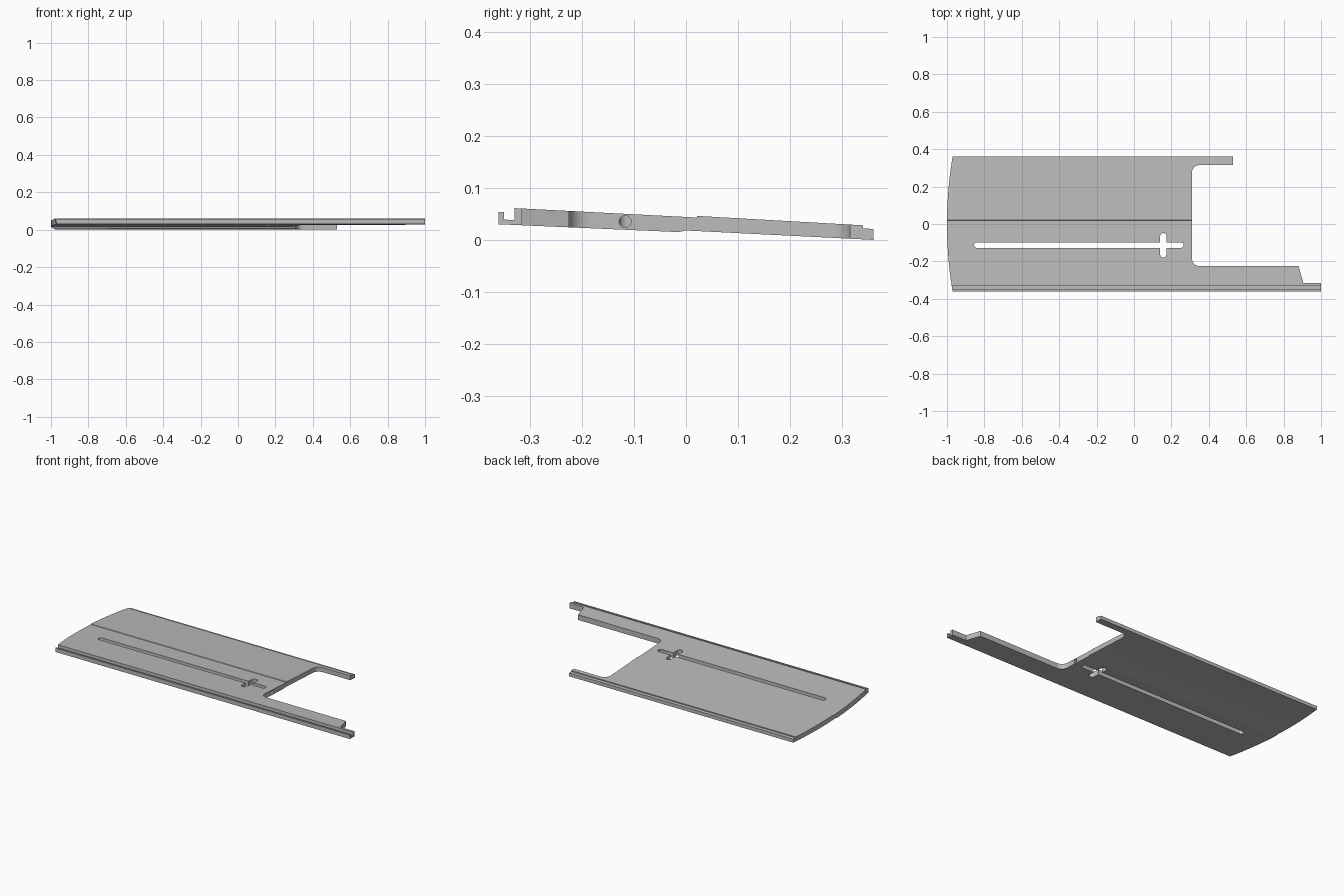
import bpy
import bmesh
from math import cos, sin, pi, radians
from mathutils import Vector, Matrix

default = bpy.data.objects.get("Cube")
if default:
    bpy.data.objects.remove(default, do_unlink=True)

grey = bpy.data.materials.new("plain grey")
grey.use_nodes = True
colour = (0.5, 0.5, 0.5, 1)
grey.diffuse_color = colour
grey.node_tree.nodes["Principled BSDF"].inputs["Base Color"].default_value = colour


def prism(name, points, offset):
    """Closed solid swept from a flat outline along offset."""
    bm = bmesh.new()
    face = bm.faces.new([bm.verts.new(p) for p in points])
    swept = bmesh.ops.extrude_face_region(bm, geom=[face])["geom"]
    bmesh.ops.translate(bm, vec=offset,
                        verts=[v for v in swept if isinstance(v, bmesh.types.BMVert)])
    bmesh.ops.recalc_face_normals(bm, faces=bm.faces)
    mesh = bpy.data.meshes.new(name)
    bm.to_mesh(mesh)
    bm.free()
    mesh.materials.append(grey)
    obj = bpy.data.objects.new(name, mesh)
    bpy.context.collection.objects.link(obj)
    return obj


def arc(cx, cy, r, start, end, steps=10):
    angles = [radians(start + (end - start) * i / steps) for i in range(steps + 1)]
    return [(cx + r * cos(a), cy + r * sin(a)) for a in angles]


def vertical_prism(name, outline):
    return prism(name, [(x, y, -0.1) for x, y in outline], Vector((0, 0, 0.3)))


def combine(target, cutter, operation):
    mod = target.modifiers.new("cut", "BOOLEAN")
    mod.object, mod.operation, mod.solver = cutter, operation, "EXACT"
    graph = bpy.context.evaluated_depsgraph_get()
    mesh = bpy.data.meshes.new_from_object(target.evaluated_get(graph))
    target.modifiers.clear()
    target.data = mesh
    bpy.data.objects.remove(cutter, do_unlink=True)


# Sloping plate section with front channel, central steps and rear ledge
section = [(-0.36, 0.030), (-0.36, 0.054), (-0.35, 0.054), (-0.35, 0.039),
           (-0.33, 0.038), (-0.33, 0.061), (0.02, 0.043), (0.022, 0.046),
           (0.34, 0.028), (0.34, 0.022), (0.36, 0.021), (0.36, 0.0),
           (0.0, 0.018), (-0.015, 0.015)]
plate = prism("sliding_plate", [(-1.1, y, z) for y, z in section], Vector((2.2, 0, 0)))

# Plan outline: bowed left end, rounded notch and two arms on the right
bow = [(-1 + 0.03 * (y / 0.36) ** 2, y) for y in [0.4 - 0.05 * i for i in range(17)]]
outline = bow + [(1, -0.4), (1, -0.315), (0.905, -0.315), (0.88, -0.225)]
outline += arc(0.35, -0.185, 0.04, 270, 180)
outline += arc(0.35, 0.275, 0.04, 180, 90)
outline += [(0.53, 0.315), (0.53, 0.4)]
combine(plate, vertical_prism("outline_cutter", outline), "INTERSECT")

# Long slot with a wider cross slot
long_slot = arc(0.25, -0.113, 0.015, -90, 90) + arc(-0.84, -0.113, 0.015, 90, 270)
cross_slot = arc(0.157, -0.065, 0.017, 0, 180) + arc(0.157, -0.163, 0.017, 180, 360)
for slot in (long_slot, cross_slot):
    combine(plate, vertical_prism("slot_cutter", slot), "DIFFERENCE")

# Round bore from the notch wall into the slot
bore = [(0.24, y, z) for y, z in arc(-0.117, 0.035, 0.0115, 0, 345, 23)]
combine(plate, prism("bore_cutter", bore, Vector((0.09, 0, 0))), "DIFFERENCE")

bpy.ops.object.select_all(action="DESELECT")
plate.select_set(True)
bpy.context.view_layer.objects.active = plate
bpy.ops.object.shade_smooth_by_angle(angle=radians(25))
